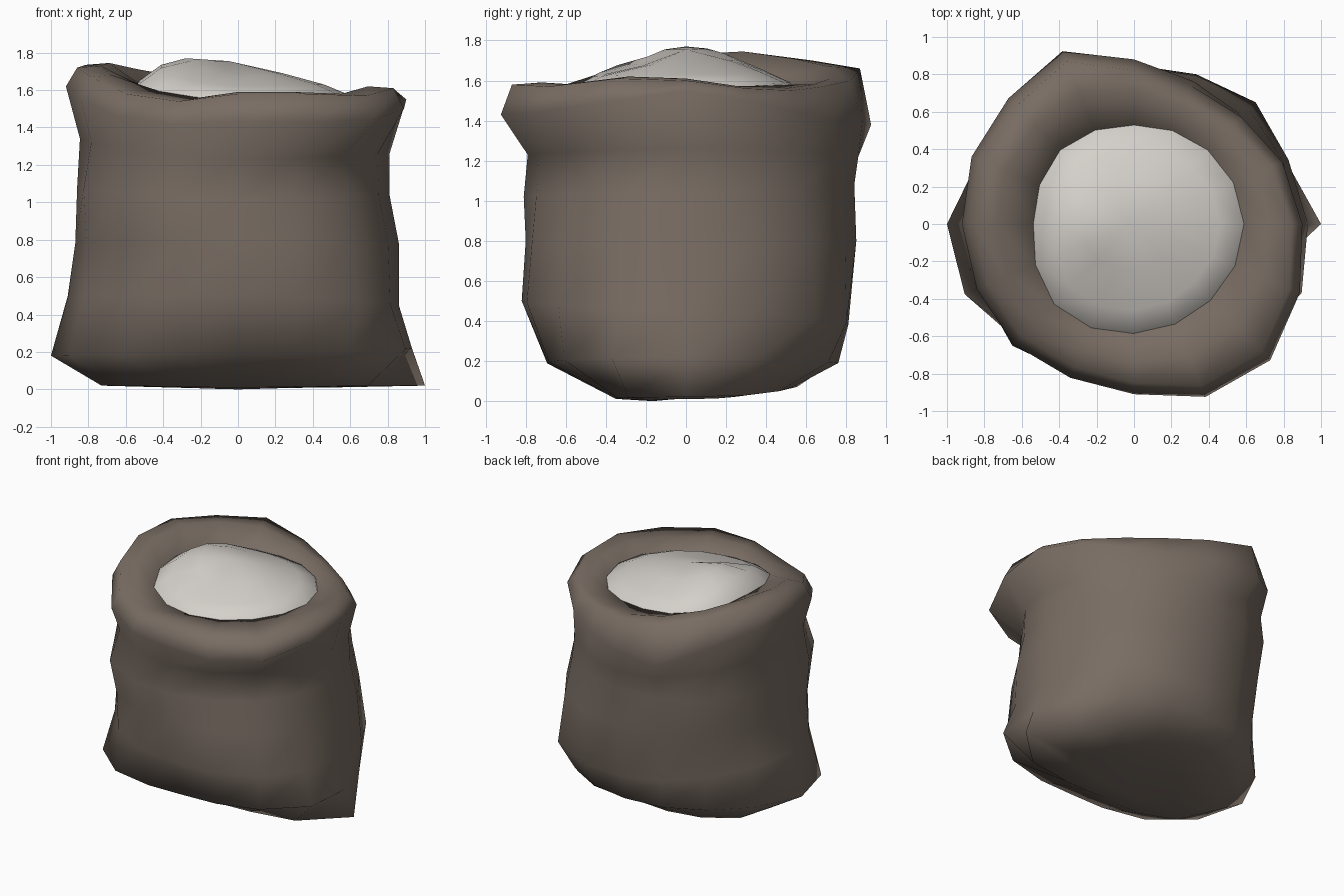
import bpy, bmesh, math

SIDES = 16

def material(name, rgb):
    m = bpy.data.materials.new(name)
    m.diffuse_color = (*rgb, 1)
    return m

def fill(v):
    """Expand 8 values (counter-clockwise from +x) smoothly to one per side."""
    if len(v) == SIDES:
        return v
    out = []
    for i in range(8):
        a, b, c, d = v[i - 1], v[i], v[(i + 1) % 8], v[(i + 2) % 8]
        out += [b, (9 * (b + c) - a - d) / 16]
    return out

def ring(radii, z):
    """Closed loop. z: four heights (right, back, left, front) or one per side."""
    pts = []
    for k, r in enumerate(fill(radii)):
        a = 2 * math.pi * k / SIDES
        c, s = math.cos(a), math.sin(a)
        if len(z) == 4:
            h = c * c * (z[0] if c > 0 else z[2]) + s * s * (z[1] if s > 0 else z[3])
        else:
            h = z[k]
        pts.append((c * r, s * r, h))
    return pts

def loft(name, rings, mat, start=None, end=None):
    bm = bmesh.new()
    loops = [[bm.verts.new(p) for p in r] for r in rings]
    for a, b in zip(loops, loops[1:]):
        for i in range(SIDES):
            j = (i + 1) % SIDES
            bm.faces.new((a[i], a[j], b[j], b[i]))
    for tip, loop in ((start, loops[0]), (end, loops[-1])):
        if tip:
            v = bm.verts.new(tip)
            for i in range(SIDES):
                bm.faces.new((v, loop[(i + 1) % SIDES], loop[i]))
    bmesh.ops.recalc_face_normals(bm, faces=bm.faces)
    for f in bm.faces:
        f.smooth = True
    me = bpy.data.meshes.new(name)
    bm.to_mesh(me)
    bm.free()
    me.materials.append(mat)
    ob = bpy.data.objects.new(name, me)
    bpy.context.collection.objects.link(ob)
    return ob

brown = material("brown cloth", (0.19, 0.152, 0.125))
white = material("off white flour", (0.66, 0.63, 0.59))

# Uneven crest and plan outline of the rolled rim
crest = [1.62, 1.58, 1.57, 1.59, 1.62, 1.68, 1.72, 1.755,
         1.74, 1.69, 1.60, 1.56, 1.60, 1.60, 1.59, 1.63]
lip = [.90, .86, .81, .80, .88, 1.0, .95, .94,
       .92, .91, .91, .89, .91, 1.0, 1.03, .96]
lip_z = [1.55, 1.50, 1.44, 1.40, 1.39, 1.38, 1.50, 1.58,
         1.62, 1.55, 1.46, 1.42, 1.43, 1.43, 1.44, 1.50]

# Outlines of the base, pulled out into corners at left and right
foot = [1.0, .78, .66, .58, .55, .60, .66, .72,
        .73, .66, .50, .38, .33, .37, .48, .75]
base = [.93, .88, .80, .77, .76, .79, .83, .90,
        1.0, .98, .88, .75, .69, .74, .86, .97]

# Cloth sack: base, bulging body, neck, rolled rim, inner wall
#      right  b-r  back  b-l  left  f-l front  f-r
sack = [
    ring([r * .5 for r in foot], (.01, .03, .01, .00)),
    ring(foot, (.02, .08, .02, .01)),
    ring(base, (.22, .19, .18, .19)),
    ring((.86, .92, .81, .84, .91, .86, .82, .90), (.45, .38, .50, .50)),
    ring((.86, .87, .85, .88, .87, .87, .80, .87), (.78, .80, .78, .80)),
    ring((.81, .82, .84, .92, .86, .92, .81, .82), (1.04, 1.08, 1.08, 1.02)),
    ring((.81, .80, .86, .90, .845, .85, .79, .80), (1.26, 1.22, 1.34, 1.23)),
    ring(lip, lip_z),
    ring([r - .06 for r in lip], [z - .02 for z in crest]),
    ring([.35 + .42 * r for r in lip], [z - .01 for z in crest]),
    ring((.59, .56, .53, .56, .54, .60, .58, .58), (1.57, 1.58, 1.64, 1.55)),
    ring([.49] * 8, (1.36, 1.36, 1.36, 1.36)),
]
loft("sack", sack, brown, start=(0, 0, .015))

# Flour: fills the sack and heaps up in its mouth
edge = (.58, .55, .52, .55, .53, .60, .58, .57)
flour = [
    ring([.55] * 8, (.25, .25, .25, .25)),
    ring((.80, .78, .74, .78, .83, .80, .73, .83), (.45, .45, .45, .45)),
    ring([.77] * 8, (.80, .80, .80, .80)),
    ring([.75] * 8, (1.20, 1.20, 1.20, 1.20)),
    ring([r + .09 for r in edge], (1.42, 1.44, 1.46, 1.40)),
    ring(edge, (1.58, 1.59, 1.65, 1.56)),
    ring([r - .12 for r in edge], (1.63, 1.64, 1.735, 1.62)),
    ring((.24, .24, .24, .27, .28, .27, .24, .24), (1.69, 1.70, 1.77, 1.67)),
]
loft("flour", flour, white, start=(0, 0, .22), end=(-.05, 0, 1.755))
